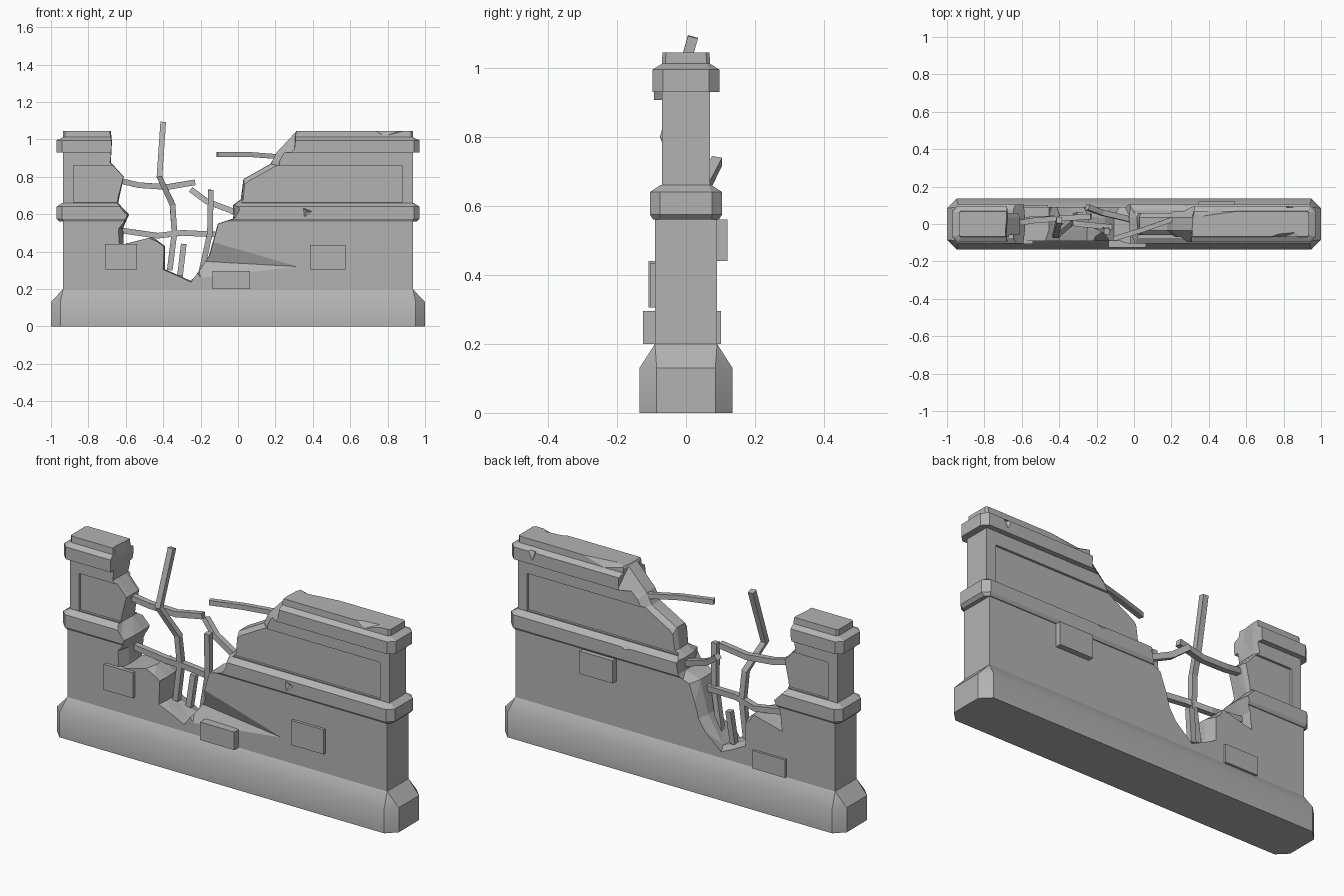
import bpy, bmesh, random
from mathutils import Vector

random.seed(4)
if "Cube" in bpy.data.objects:
    bpy.data.objects.remove(bpy.data.objects["Cube"])

stone = bpy.data.materials.new("grey stone")
stone.use_nodes = True
GREY = (0.45, 0.45, 0.45, 1)
stone.diffuse_color = GREY
stone.node_tree.nodes["Principled BSDF"].inputs["Base Color"].default_value = GREY


def make(name, bm):
    bmesh.ops.recalc_face_normals(bm, faces=bm.faces[:])
    mesh = bpy.data.meshes.new(name)
    bm.to_mesh(mesh)
    bm.free()
    mesh.materials.append(stone)
    obj = bpy.data.objects.new(name, mesh)
    bpy.context.collection.objects.link(obj)
    return obj


def loft(name, rings):
    """Skin closed rings of points, with flat caps at both ends."""
    bm = bmesh.new()
    loops = [[bm.verts.new(p) for p in ring] for ring in rings]
    n = len(loops[0])
    for a, b in zip(loops, loops[1:]):
        for i in range(n):
            j = (i + 1) % n
            bm.faces.new((a[i], a[j], b[j], b[i]))
    bm.faces.new(loops[0])
    bm.faces.new(loops[-1])
    bmesh.ops.remove_doubles(bm, verts=bm.verts[:], dist=0.0005)
    bmesh.ops.triangulate(bm, faces=[f for f in bm.faces if len(f.verts) == 4])
    return make(name, bm)


def course(name, *levels):
    """Wall course from levels of (half length, half depth, height, corner chamfer)."""
    rings = []
    for hx, hy, z, c in levels:
        corner = [(hx, hy - c), (hx - c, hy)]
        quarter = corner + [(-x, y) for x, y in reversed(corner)]
        rings.append([(x, y, z) for x, y in quarter + [(-x, -y) for x, y in quarter]])
    return loft(name, rings)


def box(name, x0, x1, y0, y1, z0, z1):
    ring = [(x0, y0), (x1, y0), (x1, y1), (x0, y1)]
    return loft(name, [[(x, y, z) for x, y in ring] for z in (z0, z1)])


def hull(name, *points):
    bm = bmesh.new()
    bmesh.ops.convex_hull(bm, input=[bm.verts.new(p) for p in points])
    return make(name, bm)


def cut(obj, cutters):
    for c in cutters:
        mod = obj.modifiers.new("cut", "BOOLEAN")
        mod.operation, mod.solver, mod.object = "DIFFERENCE", "EXACT", c
    graph = bpy.context.evaluated_depsgraph_get()
    mesh = bpy.data.meshes.new_from_object(obj.evaluated_get(graph))
    obj.modifiers.clear()
    obj.data = mesh


def rebar(name, *points, r=0.015):
    """Square bent bar swept along a path."""
    pts = [Vector(p) for p in points]
    rings = []
    for i, p in enumerate(pts):
        t = (pts[min(i + 1, len(pts) - 1)] - pts[max(i - 1, 0)]).normalized()
        u = t.cross(Vector((0, 1, 0))).normalized() * r
        v = t.cross(u).normalized() * r
        rings.append([p + u + v, p - u + v, p - u - v, p + u - v])
    loft(name, rings)


# Stacked wall courses
plinth = course("plinth", (1, .135, 0, .05), (1, .135, .13, .05), (.935, .09, .2, 0))
lower = course("lower_wall", (.935, .09, .2, 0), (.935, .09, .56, 0))
ledge = course("ledge", (.955, .095, .56, .02), (.97, .105, .575, .03),
               (.97, .105, .64, .03), (.94, .075, .66, .01))
upper = course("upper_wall", (.935, .07, .66, 0), (.935, .07, .93, 0))
cap = course("cap", (.97, .097, .93, .03), (.97, .097, .995, .03),
             (.935, .07, 1.012, .01), (.935, .068, 1.045, .01))

# Jagged gap broken through the wall
edge = [(-.685, 1.1), (-.67, .99), (-.67, .88), (-.61, .8), (-.64, .66), (-.575, .6),
        (-.61, .53), (-.61, .44), (-.45, .48), (-.39, .43), (-.38, .31), (-.24, .24),
        (-.16, .38), (-.11, .55), (-.03, .58), (-.03, .65), (.01, .68), (.02, .79),
        (.17, .87), (.2, .93), (.3, 1.04), (.34, 1.1)]
rings = []
for y in (-.13, -.035, .035, .13):
    ring = []
    for x, z in edge:
        w = random.uniform(0, .05) if abs(y) > .1 else random.uniform(0, .012)
        if x > 0 and .7 < z < .95 and abs(y) > .1:
            w += .09
        ring.append((x + (w if x > -.24 else -w), y, z - w * .3))
    rings.append(ring)
gap = loft("gap_cutter", rings)

# Sunken panels on both faces
panels = [box("panel_cutter", -.88, .88, s * .058, s * .2, .665, .86) for s in (-1, 1)]

# Chipped edges
chips = [
    hull("wall_chip", (.32, -.0901, .32), (-.13, -.0901, .45), (-.2, -.0901, .26),
         (-.22, -.04, .35), (-.3, -.14, .35), (.3, -.14, .32)),
    hull("front_ledge_chip", (.33, -.12, .655), (.42, -.12, .62), (.34, -.12, .56),
         (.37, -.09, .61)),
    hull("back_ledge_chip", (.1, .12, .67), (.45, .12, .67), (.28, .12, .61),
         (.28, .075, .67)),
    hull("cap_corner_chip", (.68, -.08, 1.06), (.95, -.08, 1.06), (.77, -.08, 1.01),
         (.9, -.03, 1.06), (.77, -.05, 1.05)),
    hull("back_cap_chip", (.22, .08, 1.06), (.7, .08, 1.06), (.45, .08, 1.0),
         (.34, .03, 1.06)),
    hull("back_rim_chip", (.8, .11, 1.0), (.87, .11, 1.0), (.83, .11, .93),
         (.83, .07, 1.0)),
]
for c in [gap] + panels + chips:
    c.hide_render = True

cut(lower, [gap, chips[0]])
cut(ledge, [gap] + chips[1:3])
cut(upper, [gap] + panels)
cut(cap, [gap] + chips[3:])
for c in [gap] + panels + chips:
    bpy.data.objects.remove(c)

# Bricks standing proud of the lower wall
box("front_brick_right", -.71, -.54, -.108, -.08, .305, .44)
box("front_brick_middle", -.135, .065, -.125, -.08, .2, .295)
box("front_brick_left", .385, .575, -.105, -.08, .305, .435)
box("back_brick_left", .345, .54, .08, .12, .44, .56)
box("back_brick_right", -.65, -.46, .08, .102, .2, .295)

# Exposed reinforcing bars
rebar("tall_bar", (-.4, .02, 1.09), (-.42, -.06, .8), (-.35, 0, .65), (-.34, .01, .5),
      (-.365, .01, .3))
rebar("upper_cross_bar", (-.66, 0, .785), (-.53, .02, .755), (-.38, .03, .745),
      (-.23, .04, .77))
rebar("lower_cross_bar", (-.64, .02, .515), (-.43, .03, .485), (-.3, 0, .5),
      (-.08, -.02, .49))
rebar("short_upright_bar", (-.145, -.04, .73), (-.15, -.03, .5), (-.2, -.01, .27))
rebar("bent_bar", (-.25, .09, .73), (-.17, .06, .67), (0, .02, .605))
rebar("top_bar", (-.11, -.08, .92), (.05, -.03, .92), (.25, .04, .905), r=.013)
rebar("stub_bar", (-.29, .05, .44), (-.31, .04, .27))

# Soft shading on the plinth
for o in bpy.context.selected_objects:
    o.select_set(False)
plinth.select_set(True)
bpy.context.view_layer.objects.active = plinth
bpy.ops.object.shade_smooth_by_angle(angle=0.6)
